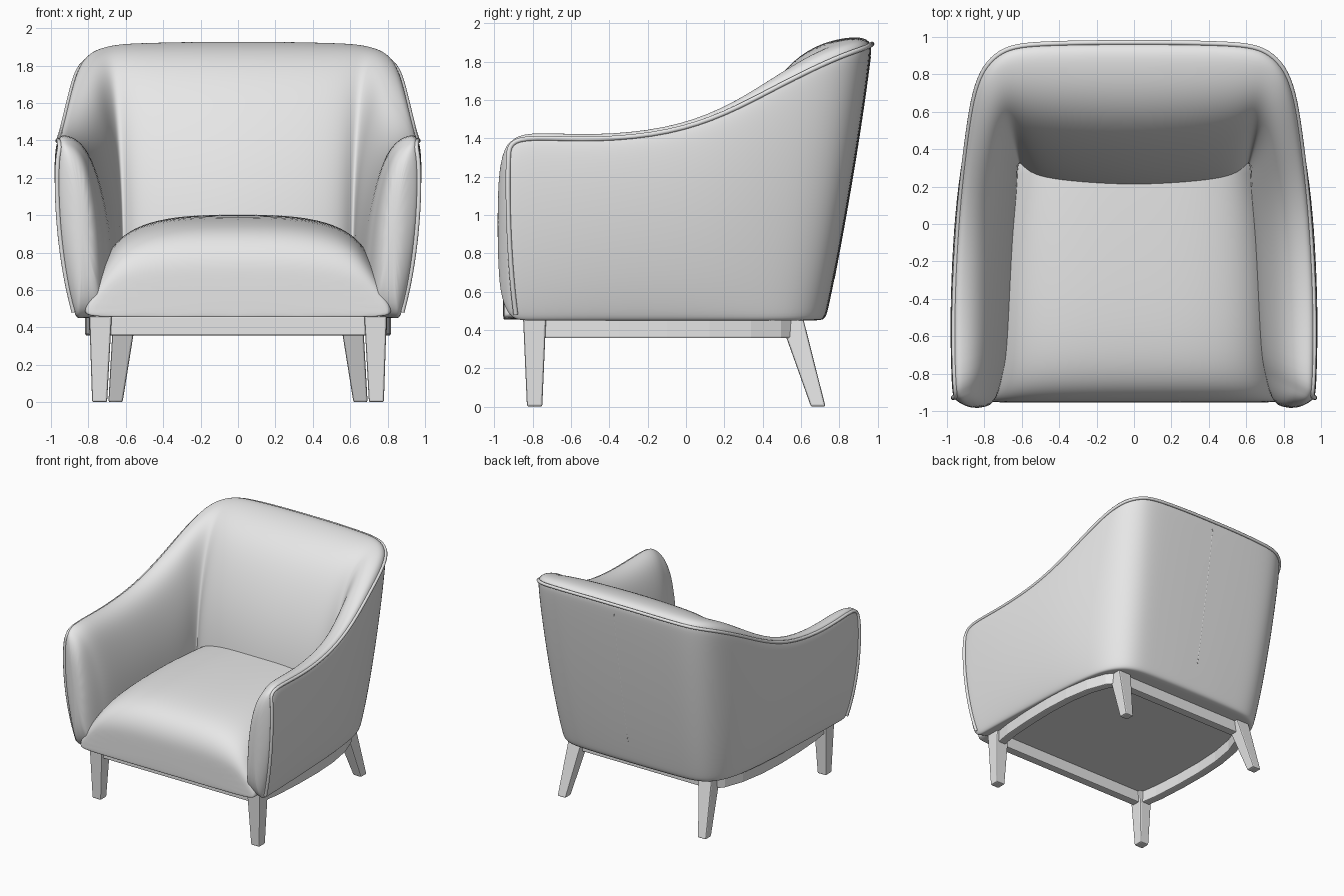
import bpy, bmesh, math
from mathutils import Vector as V

if "Cube" in bpy.data.objects:
    bpy.data.objects.remove(bpy.data.objects["Cube"])

mat = bpy.data.materials.new("plain grey")
mat.diffuse_color = (0.8, 0.8, 0.8, 1)
mat.use_nodes = True
mat.node_tree.nodes["Principled BSDF"].inputs["Base Color"].default_value = mat.diffuse_color

def finish(name, bm, subsurf=0, bevel=0):
    bmesh.ops.recalc_face_normals(bm, faces=bm.faces)
    me = bpy.data.meshes.new(name)
    bm.to_mesh(me)
    bm.free()
    ob = bpy.data.objects.new(name, me)
    bpy.context.collection.objects.link(ob)
    me.materials.append(mat)
    if bevel:
        m = ob.modifiers.new("bevel", 'BEVEL')
        m.width, m.segments = bevel, 2
    if subsurf:
        m = ob.modifiers.new("subsurf", 'SUBSURF')
        m.levels = m.render_levels = subsurf
        me.shade_smooth()
    return ob

def loft(name, rings, **kw):
    """Skin closed rings of equal length and cap both ends."""
    bm = bmesh.new()
    vs = [[bm.verts.new(p) for p in r] for r in rings]
    n = len(rings[0])
    for a, b in zip(vs, vs[1:]):
        for i in range(n):
            bm.faces.new((a[i], a[(i + 1) % n], b[(i + 1) % n], b[i]))
    bm.faces.new(vs[0])
    bm.faces.new(vs[-1])
    return finish(name, bm, **kw)

def tube(name, pts, radius):
    cu = bpy.data.curves.new(name, 'CURVE')
    cu.dimensions = '3D'
    cu.bevel_depth, cu.bevel_resolution, cu.resolution_u = radius, 2, 4
    sp = cu.splines.new('NURBS')
    sp.points.add(len(pts) - 1)
    for q, p in zip(sp.points, pts):
        q.co = (*p, 1)
    sp.order_u, sp.use_endpoint_u = 4, True
    ob = bpy.data.objects.new(name, cu)
    bpy.context.collection.objects.link(ob)
    cu.materials.append(mat)

def mirror(p):
    return V((-p[0], p[1], p[2]))

# Upholstered shell: stations from arm front to back centre
# rim x, y, z | outer base x, y | inner base x, y
stations = [
    (.950, -.92, 1.37, .86, -.88, .70, -.80),
    (.960, -.86, 1.42, .86, -.82, .675, -.72),
    (.967, -.50, 1.395, .85, -.50, .655, -.45),
    (.950, -.10, 1.43, .835, -.10, .64, -.10),
    (.925, .20, 1.53, .815, .20, .625, .10),
    (.890, .48, 1.68, .785, .43, .62, .21),
    (.860, .68, 1.78, .74, .57, .62, .265),
    (.810, .83, 1.845, .67, .66, .618, .30),
    (.720, .92, 1.875, .59, .70, .612, .335),
    (.620, .955, 1.89, .50, .715, .565, .26),
    (.450, .965, 1.895, .37, .72, .44, .215),
    (.220, .970, 1.90, .19, .725, .22, .19),
    (0, .970, 1.90, 0, .725, 0, .18),
]
OUTER = (0, .04, .15, .3, .5, .7, .85, .95, 1)
INNER = ((.06, 1.02), (.16, 1.02), (.33, 1.0), (.52, .94), (.69, .82),
         (.85, .63), (.95, .43), (1, .2), (1, 0))

def section(st):
    R, B, I = V(st[:3]), V((*st[3:5], .445)), V((*st[5:], .5))
    d = V((R.x - I.x, R.y - I.y, 0)).normalized()
    bulge = .02 + .04 * abs(d.x)
    ring = [B.lerp(R, f) + d * bulge * max(0, math.sin(math.pi * f)) ** .6 for f in OUTER]
    for u, v in INNER:
        p = R.lerp(I, u)
        p.z = .5 + (R.z - .5) * v
        ring.append(p)
    ring.append(V((I.x, I.y, .45)))
    ring.append(B.lerp(I, .15) + V((0, 0, -.0)))
    return ring

def cap(ring, kx, kz, y, t):
    return [V((.82 + (p.x - .82) * kx, p.y + (y - p.y) * t, .93 + (p.z - .93) * kz)) for p in ring]

half = [section(s) for s in stations]
half = [cap(half[0], .4, .6, -.985, 1), cap(half[0], .82, .94, -.965, .65)] + half
loft("shell", half + [[mirror(p) for p in r] for r in half[-2::-1]], subsurf=2)

# Piping up the arm fronts and around the rim
front = half[2]
pipe = front[1:8] + [V(s[:3]) - V((0, 0, .008)) for s in stations]
tube("piping", pipe + [mirror(p) for p in pipe[-2::-1]], .013)

# Seam down the middle of the back
tube("back_seam", [half[-1][i] + V((0, -.004, 0)) for i in range(2, 8)], .005)

# Seat cushion: crowned section swept front to back
contour = [(.0, 1.0), (.3, .995), (.5, .96), (.62, .90), (.69, .82), (.755, .70),
           (.81, .58), (.825, .49), (.80, .455), (.4, .455)]
contour += [(0, .455)] + [(-x, z) for x, z in contour[:0:-1]]
rings = []
for y, k, w in ((-.955, .40, .93), (-.95, .55, .99), (-.92, .70, 1), (-.85, .84, 1), (-.7, .94, 1),
                (-.4, .99, 1), (0, 1.01, .97), (.3, 1.01, .9), (.42, 1.0, .86)):
    rings.append([V((x * w, y, .455 + (z - .455) * k)) for x, z in contour])
loft("seat", rings, subsurf=2)

# Underside panel
bm = bmesh.new()
edge = [V((s[3] * .97, s[4] * .97, .453)) for s in stations]
bm.faces.new([bm.verts.new(p) for p in edge + [mirror(p) for p in edge[-2::-1]]])
finish("underside", bm)

# Legs: tapered and splayed square posts
def square(x, y, z, r):
    return [V((x + a * r, y + b * r, z)) for a, b in ((-1, -1), (1, -1), (1, 1), (-1, 1))]

for side, s in (("left", -1), ("right", 1)):
    loft("front_leg_" + side, [square(.74 * s, -.79, 0, .04), square(.735 * s, -.79, .46, .06)], bevel=.01)
    loft("back_leg_" + side, [square(.655 * s, .69, 0, .038), square(.605 * s, .55, .46, .062)], bevel=.01)

# Base frame rails
def rail(name, pts, w=.035):
    rings = []
    for i, p in enumerate(pts):
        a, b = V(pts[max(i - 1, 0)]), V(pts[min(i + 1, len(pts) - 1)])
        t = (b - a).normalized()
        n = V((t.y, -t.x)) * w
        rings.append([V((p[0] + k * n.x, p[1] + k * n.y, z)) for k, z in
                      ((-1, .357), (1, .357), (1, .46), (-1, .46))])
    loft(name, rings, bevel=.008)

side_path = [(.735, -.77), (.762, -.6), (.778, -.35), (.782, -.1), (.77, .12), (.735, .33), (.68, .48), (.62, .55)]
rail("side_rail_right", side_path)
rail("side_rail_left", [(-x, y) for x, y in side_path])
rail("front_rail", [(-.72, -.79), (.72, -.79)])
rail("back_rail", [(-.6, .55), (.6, .55)])
